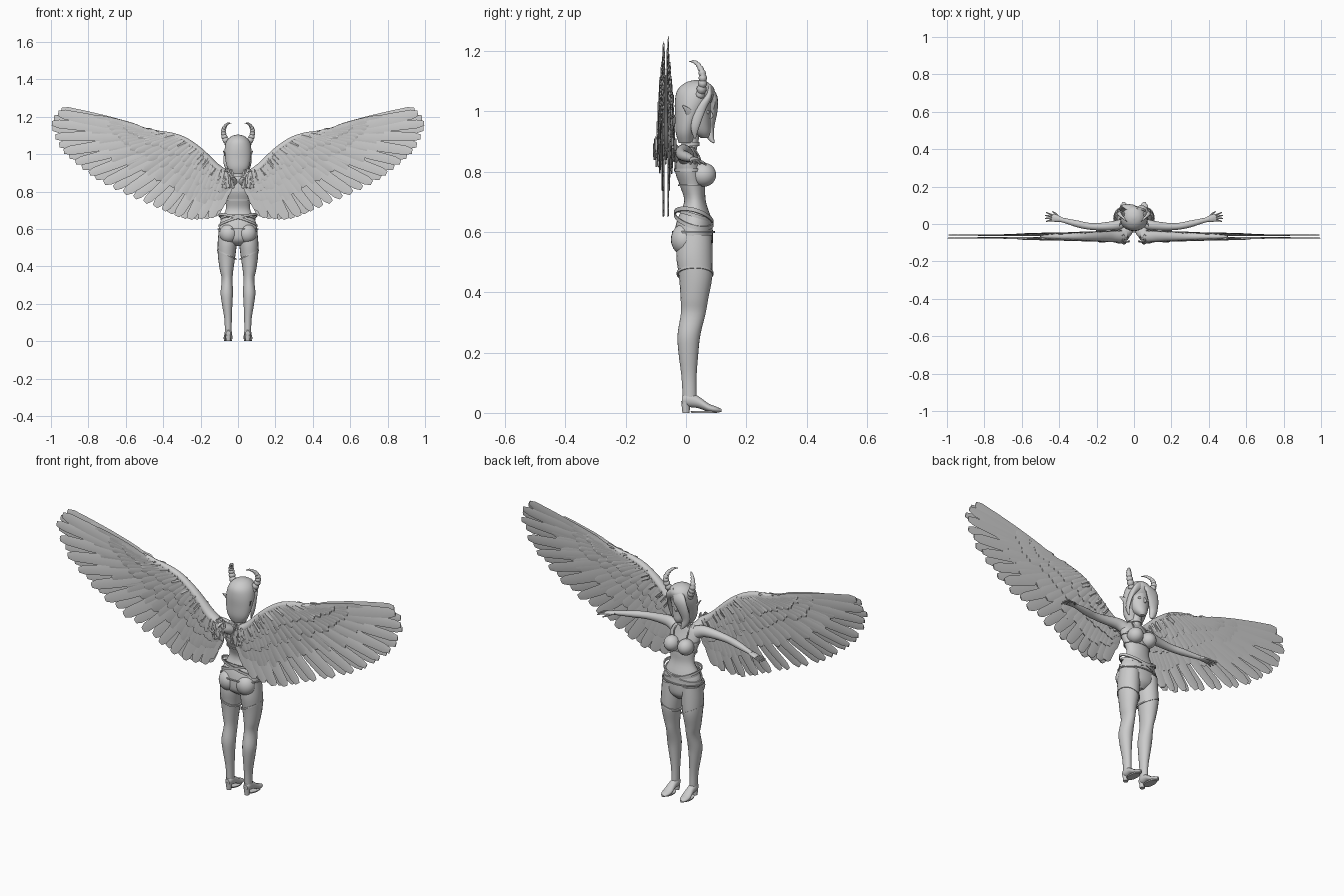
import bpy, bmesh, math, random
from mathutils import Vector

random.seed(4)
X, Y, Z = Vector((1, 0, 0)), Vector((0, 1, 0)), Vector((0, 0, 1))

cube = bpy.data.objects.get("Cube")
if cube:
    bpy.data.objects.remove(cube)

grey = bpy.data.materials.new("plain_grey")
grey.use_nodes = True
colour = (0.6, 0.6, 0.6, 1)
grey.diffuse_color = colour
grey.node_tree.nodes["Principled BSDF"].inputs["Base Color"].default_value = colour


def finish(name, bm, pair=False, angle=40):
    """Turn a bmesh into a smooth-shaded object, mirrored if it is one of a pair."""
    bmesh.ops.recalc_face_normals(bm, faces=bm.faces[:])
    mesh = bpy.data.meshes.new(name)
    bm.to_mesh(mesh)
    bm.free()
    mesh.materials.append(grey)
    ob = bpy.data.objects.new(name, mesh)
    bpy.context.collection.objects.link(ob)
    bpy.ops.object.select_all(action='DESELECT')
    ob.select_set(True)
    bpy.context.view_layer.objects.active = ob
    bpy.ops.object.shade_smooth_by_angle(angle=math.radians(angle))
    if pair:
        ob.modifiers.new("mirror", 'MIRROR').use_mirror_merge = False
    return ob


def spline(points, steps):
    """Catmull-Rom samples through tuples of any length."""
    out = []
    last = len(points) - 1
    for i in range(last):
        quad = [points[max(0, min(last, i + k))] for k in (-1, 0, 1, 2)]
        for s in range(steps):
            t = s / steps
            out.append(tuple(
                b + 0.5 * t * (c - a + t * (2 * a - 5 * b + 4 * c - d + t * (3 * (b - c) + d - a)))
                for a, b, c, d in zip(*quad)))
    return out + [tuple(points[-1])]


def skin_rings(bm, rings, closed=False):
    """Join rings of vertices with quads."""
    n = len(rings[0])
    pairs = list(zip(rings, rings[1:]))
    if closed:
        pairs.append((rings[-1], rings[0]))
    for a, b in pairs:
        for i in range(n):
            j = (i + 1) % n
            bm.faces.new((a[i], a[j], b[j], b[i]))
    if not closed:
        bm.faces.new(rings[0])
        bm.faces.new(rings[-1])


def add_tube(bm, points, ref=X, axis=None, steps=4, sides=20, ridge=0):
    """Loft ellipses (x, y, z, radius along ref, other radius)."""
    path = spline(points, steps)
    rings = []
    for i, p in enumerate(path):
        c = Vector(p[:3])
        t = axis or (Vector(path[min(i + 1, len(path) - 1)][:3])
                     - Vector(path[max(i - 1, 0)][:3])).normalized()
        u = (ref - t * ref.dot(t)).normalized()
        v = t.cross(u)
        swell = 1 - ridge * (i % 3 == 0)
        rings.append([bm.verts.new(c + swell * (u * p[3] * math.cos(a) + v * p[4] * math.sin(a)))
                      for a in (math.tau * k / sides for k in range(sides))])
    skin_rings(bm, rings)


def tube(name, points, pair=False, **options):
    bm = bmesh.new()
    add_tube(bm, points, **options)
    return finish(name, bm, pair)


def ball(name, centre, radii, pair=False):
    bm = bmesh.new()
    bmesh.ops.create_uvsphere(bm, u_segments=24, v_segments=16, radius=1)
    for v in bm.verts:
        v.co = Vector(centre) + Vector(a * b for a, b in zip(v.co, radii))
    return finish(name, bm, pair)


def band(name, centre, rx, ry, height, tilt_x=0, tilt_y=0, pair=False, sides=36):
    """Flat strap around the body, sloped by its tilts."""
    bm = bmesh.new()
    rings = []
    for k in range(sides):
        a = math.tau * k / sides
        ring = []
        for grow, up in ((0, -1), (.005, -1), (.005, 1), (0, 1)):
            dx, dy = (rx + grow) * math.cos(a), (ry + grow) * math.sin(a)
            dz = tilt_x * dx + tilt_y * dy + up * height / 2
            ring.append(bm.verts.new(Vector(centre) + Vector((dx, dy, dz))))
        rings.append(ring)
    skin_rings(bm, rings, closed=True)
    return finish(name, bm, pair)


def add_feather(bm, root, tip, half, y, thick=.003, lean=.12, bend=0):
    """Blade with a central ridge and a blunt tip, lying in the wing plane."""
    d = tip - root
    n = Vector((-d.z, 0, d.x)).normalized()
    rings = []
    for t, w in ((0, .4), (.2, .85), (.45, 1), (.7, 1), (.93, .9), (1, .5)):
        c = root + d * t + n * bend * math.sin(math.pi * t) + Y * y
        side = (n + Y * lean) * half * w
        rings.append([bm.verts.new(p) for p in (c + side, c + Y * thick, c - side, c - Y * thick)])
    skin_rings(bm, rings)


# Torso, bust and hips
tube("torso", [(0, .03, .51, .03, .03), (0, .025, .54, .085, .06), (0, .025, .59, .103, .064),
               (0, .028, .64, .094, .057), (0, .03, .7, .066, .036), (0, .022, .75, .068, .041),
               (0, .01, .8, .08, .046), (0, .002, .85, .083, .037), (0, .004, .88, .05, .027)],
     axis=Z, sides=32)
tube("neck", [(0, .005, .86, .035, .028), (0, .015, .89, .025, .024), (0, .025, .94, .024, .024)], axis=Z)
ball("breasts", (.04, .058, .79), (.039, .042, .04), True)
ball("buttocks", (.05, -.005, .575), (.049, .045, .052), True)

# Legs and heeled shoes
tube("legs", [(.055, .03, .59, .048, .056), (.058, .028, .52, .051, .06), (.061, .032, .45, .046, .055),
              (.061, .028, .38, .036, .046), (.058, .024, .33, .029, .041), (.06, .01, .26, .033, .038),
              (.058, .008, .2, .028, .033), (.053, .01, .12, .02, .025), (.052, .012, .05, .018, .023)],
     True, axis=Z)
tube("feet", [(.052, -.014, .042, .012, .014), (.052, .005, .045, .019, .025), (.052, .04, .036, .02, .02),
              (.053, .075, .017, .024, .014), (.054, .1, .011, .019, .01), (.054, .117, .008, .006, .005)],
     True, axis=Y)
tube("shoe_heels", [(.052, -.001, .04, .016, .015), (.052, 0, 0, .012, .012)], True, axis=Z, steps=1)
tube("shoe_soles", [(.053, .06, 0, .021, .042), (.053, .06, .006, .022, .045)], True, axis=Z, steps=1)

# Arms and hands
tube("arms", [(.06, 0, .85, .028, .032), (.1, -.008, .863, .026, .028), (.17, -.014, .86, .021, .022),
              (.24, -.012, .855, .018, .018), (.3, 0, .85, .018, .017), (.37, .018, .843, .013, .012),
              (.4, .025, .84, .013, .01)], True, ref=Y)
bm = bmesh.new()
add_tube(bm, [(.39, .024, .84, .013, .01), (.415, .03, .838, .019, .009), (.438, .034, .834, .02, .007)], ref=Y)
for k in range(4):
    spread = k - 1.5
    base = (.43, .033 + spread * .009, .834, .005, .005)
    knuckle = (.452, .036 + spread * .012, .832, .0045, .0045)
    end = (.477 - abs(spread) * .005, .038 + spread * .016, .825, .003, .003)
    add_tube(bm, [base, knuckle, end], ref=Y, sides=8)
add_tube(bm, [(.405, .04, .836, .006, .006), (.42, .056, .83, .005, .005), (.436, .066, .823, .003, .003)],
         ref=Z, sides=8)
finish("hands", bm, True)

# Head and face
tube("head", [(0, .062, .912, .012, .012), (0, .05, .93, .03, .031), (0, .037, .96, .044, .044),
              (0, .03, 1, .052, .051), (0, .026, 1.04, .054, .054), (0, .026, 1.08, .04, .042),
              (0, .026, 1.095, .012, .012)], axis=Z, sides=28)
tube("nose", [(0, .077, 1.005, .004, .004), (0, .084, .985, .006, .007), (0, .079, .975, .006, .004)], axis=Z)
ball("eyes", (.022, .071, .997), (.012, .007, .007), True)
ball("lips", (0, .074, .954), (.012, .007, .005))
tube("ears", [(.046, .028, .965, .008, .008), (.06, .018, .985, .006, .016), (.072, .004, 1.005, .004, .009),
              (.08, -.012, 1.02, .001, .002)], True)

# Bobbed hair with a long lock over one side of the face
tube("hair", [(0, .0, .895, .038, .024), (0, 0, .93, .058, .034), (0, .01, .98, .069, .046),
              (0, .023, 1.03, .071, .06), (0, .033, 1.07, .061, .062), (0, .036, 1.095, .036, .038),
              (0, .036, 1.104, .008, .008)], axis=Z, sides=32)
tube("face_lock", [(.005, .07, 1.08, .018, .014), (-.026, .092, 1.045, .034, .013),
                   (-.045, .09, 1, .03, .014), (-.055, .078, .95, .022, .016), (-.045, .082, .915, .014, .012),
                   (-.035, .092, .896, .003, .003)])
tube("side_lock", [(.01, .075, 1.08, .015, .012), (.04, .075, 1.05, .02, .011), (.06, .05, 1.01, .01, .016),
                   (.064, .03, .95, .007, .014), (.055, .03, .91, .002, .003)])

# Ridged horns curling back and inward
tube("horns", [(.052, .045, 1.05, .017, .018), (.07, .054, 1.085, .016, .017), (.078, .055, 1.12, .013, .014),
               (.07, .045, 1.148, .009, .01), (.053, .028, 1.164, .006, .006), (.036, .011, 1.165, .001, .001)],
     True, ref=Y, steps=6, sides=14, ridge=.2)

# Straps and clothing bands
band("choker", (0, .015, .892), .026, .025, .012)
band("bust_strap", (0, .012, .805), .079, .046, .01)
band("under_bust_strap", (0, .02, .755), .069, .041, .006)
band("waistband", (0, .028, .655), .088, .055, .012, tilt_y=-.3)
for tilt, side in ((.28, "left"), (-.28, "right")):
    band("crossed_belt_" + side, (0, .026, .645), .098, .061, .013, tilt_x=tilt, tilt_y=-.25)
band("brief_edge", (0, .025, .6), .105, .066, .006)
band("stocking_tops", (.06, .03, .462), .046, .056, .008, tilt_x=.45, pair=True)
bm = bmesh.new()
add_tube(bm, [(.03, .048, .81, .004, .003), (.04, .044, .85, .004, .003), (.03, .01, .885, .004, .003),
              (.03, -.03, .855, .004, .003), (.045, -.036, .81, .004, .003)], sides=8)
finish("shoulder_straps", bm, True)

# Wings: rows of feathers fan from the wing bone to the trailing edge
BONE = [(.05, .88), (.08, .9), (.12, .93), (.16, .97), (.2, 1.01), (.25, 1.05),
        (.3, 1.08), (.36, 1.1), (.42, 1.11), (.46, 1.12), (.5, 1.13)]
EDGE = [(.1, .76), (.13, .67), (.21, .655), (.3, .66), (.42, .71), (.58, .78),
        (.74, .86), (.86, .95), (.95, 1.04), (.995, 1.165), (.945, 1.235)]
bone_path, edge_path = spline(BONE, 12), spline(EDGE, 12)


def along(path, t):
    x, z = path[round(t * (len(path) - 1))]
    return Vector((x, 0, z))


def feather_row(name, count, reach, half, depth, jitter):
    """One row; depth is its distance from the middle of the wing, on both faces."""
    bm = bmesh.new()
    for face in ((-1, 1) if depth else (0,)):
        for k in range(count):
            t = k / (count - 1)
            root, edge = along(bone_path, t), along(edge_path, t)
            r = reach + random.uniform(-jitter, jitter)
            taper = 1 - .55 * t
            y = -.067 + face * depth * taper + (.008 if k % 2 else -.008) * (depth == 0)
            add_feather(bm, root, root.lerp(edge, r), half * random.uniform(.9, 1.1), y,
                        lean=.1 * (face or 1), bend=-.02 * (1 - t) * reach)
    finish(name, bm, True, 25)


feather_row("flight_feathers", 32, 1, .027, 0, 0)
feather_row("greater_coverts", 30, .66, .024, .012, .05)
feather_row("middle_coverts", 30, .42, .02, .021, .04)
feather_row("lesser_coverts", 34, .24, .015, .029, .04)

# Feathered leading edge over the wing bone
tube("wing_bones", [(x, -.067, z, .034 - .025 * i / 10, .026 - .014 * i / 10)
                    for i, (x, z) in enumerate(BONE)], True, ref=Y)
bm = bmesh.new()
for k in range(90):
    t = k / 89
    p = along(bone_path, t) + Z * random.uniform(-.012, .014)
    d = (along(edge_path, t) - p).normalized() * .04 + X * .015
    y = -.067 + random.choice((-1, 1)) * random.uniform(.6, 1) * (.036 - .024 * t)
    add_feather(bm, p, p + d, .009, y, lean=.2)
finish("edge_feathers", bm, True, 25)

# Wing joints on the back with tufts of small feathers
tube("wing_joints", [(.03, -.02, .85, .025, .03), (.045, -.045, .865, .026, .032),
                     (.07, -.067, .89, .03, .026)], True, ref=Z)
bm = bmesh.new()
for k in range(45):
    p = Vector((random.uniform(.025, .09), 0, random.uniform(.86, .925)))
    d = Vector((random.uniform(-.015, .02), 0, -.045))
    add_feather(bm, p, p + d, .009, random.uniform(-.108, -.06), lean=random.uniform(-.5, .5))
finish("joint_feathers", bm, True, 25)
